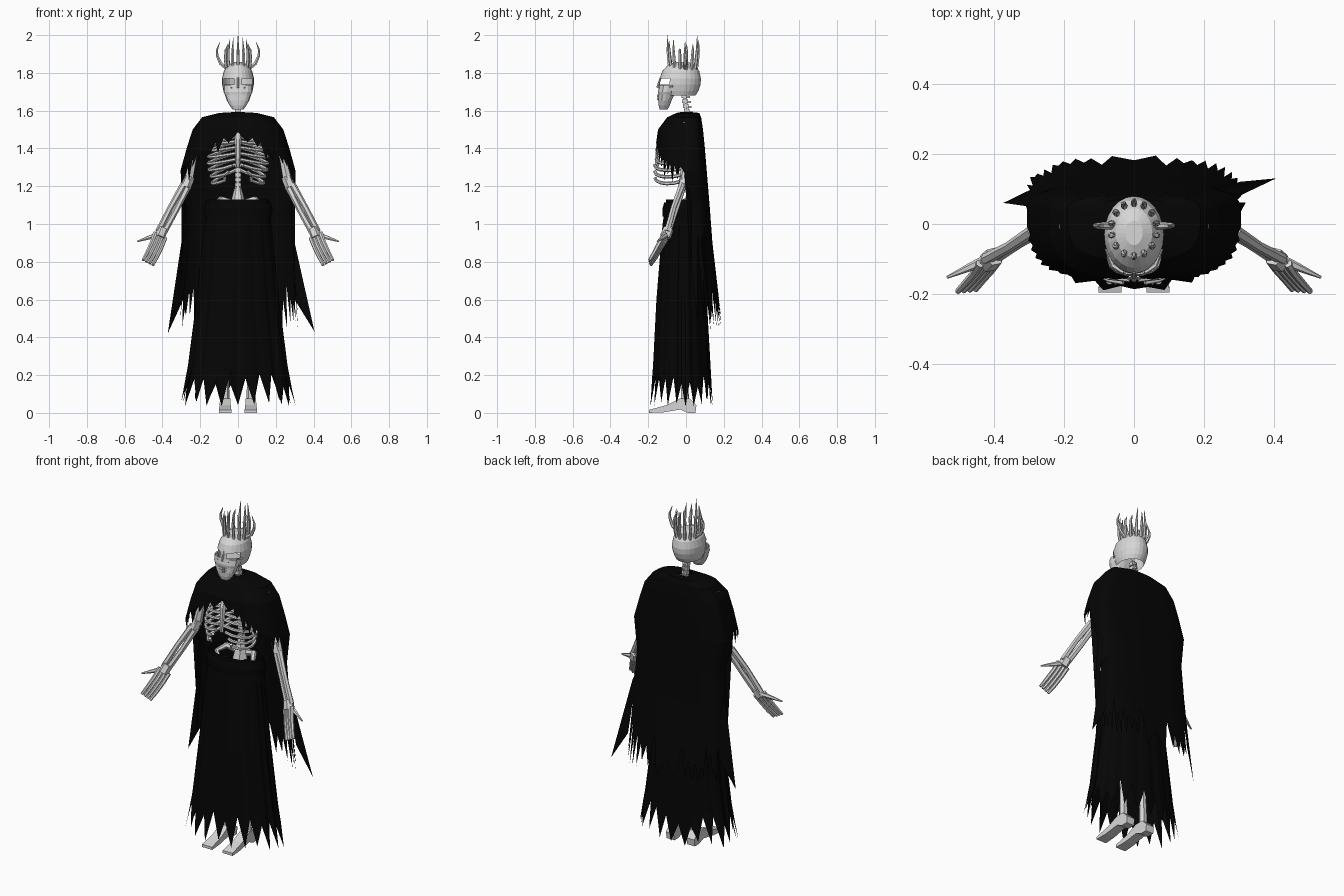
import bpy, bmesh, math, random
from mathutils import Vector

random.seed(4)
cube = bpy.data.objects.get("Cube")
if cube:
    bpy.data.objects.remove(cube, do_unlink=True)


def material(name, r, g, b):
    m = bpy.data.materials.new(name)
    m.use_nodes = True
    m.diffuse_color = (r, g, b, 1)
    m.node_tree.nodes["Principled BSDF"].inputs["Base Color"].default_value = (r, g, b, 1)
    return m


BONE = material("bone", .68, .68, .68)
CLOTH = material("black cloth", .0015, .0015, .0015)


def finish(name, bm, mat):
    bmesh.ops.recalc_face_normals(bm, faces=bm.faces)
    me = bpy.data.meshes.new(name)
    bm.to_mesh(me)
    bm.free()
    me.materials.append(mat)
    ob = bpy.data.objects.new(name, me)
    bpy.context.collection.objects.link(ob)


def tube(name, pts, radii):
    """Faceted bone rod through points with a radius at each point."""
    cu = bpy.data.curves.new(name, 'CURVE')
    cu.dimensions = '3D'
    cu.bevel_depth = 1
    cu.bevel_resolution = 1
    cu.use_fill_caps = True
    sp = cu.splines.new('POLY')
    sp.points.add(len(pts) - 1)
    for p, co, r in zip(sp.points, pts, radii):
        p.co = (*co, 1)
        p.radius = r
    sp.use_smooth = False
    cu.materials.append(BONE)
    bpy.context.collection.objects.link(bpy.data.objects.new(name, cu))


def boxes(name, items):
    """One bone object of boxes given as (centre, size)."""
    bm = bmesh.new()
    for c, s in items:
        for v in bmesh.ops.create_cube(bm, size=1)["verts"]:
            v.co = Vector(c) + Vector(v.co[k] * s[k] for k in range(3))
    finish(name, bm, BONE)


def section(profile, z):
    """Half width, front y and back y of a profile at height z."""
    for p, q in zip(profile, profile[1:]):
        if z >= q[0]:
            t = (p[0] - z) / (p[0] - q[0])
            return [p[k] + (q[k] - p[k]) * t for k in (1, 2, 3)]
    return profile[-1][1:]


def shell(name, profile, cols, mat, power=1, mid=None, hem=None, fold=0, cap=None, hole=None):
    """Wrap rings of a profile; each column may stop at its own hem height."""
    bm = bmesh.new()
    columns = []
    for i in range(cols):
        a = 2 * math.pi * i / cols
        c, s = math.cos(a), math.sin(a)
        cx = math.copysign(abs(c) ** power, c)
        sy = math.copysign(abs(s) ** power, s)
        low = hem(cx, s, i) if hem else profile[-1][0]
        col = []
        for k, ring in enumerate(profile):
            z = max(ring[0], low)
            rx, yf, yb = section(profile, z)
            m = (yf + yb) / 2 if mid is None else mid
            w = 1 - fold * (i % 3 == 0) * min(k, 2)
            y = m + sy * w * (yb - m if s > 0 else m - yf)
            col.append(bm.verts.new((cx * rx * w, y, z)))
        columns.append(col)
    for i in range(cols):
        a, b = columns[i], columns[(i + 1) % cols]
        for k in range(len(profile) - 1):
            bm.faces.new((a[k], b[k], b[k + 1], a[k + 1]))
    if cap is not None:
        bm.faces.new([c[cap] for c in columns])
    bmesh.ops.remove_doubles(bm, verts=bm.verts, dist=.0004)
    if hole:
        gone = [f for f in bm.faces if hole(f.calc_center_median())]
        bmesh.ops.delete(bm, geom=gone, context='FACES')
    finish(name, bm, mat)


# Ragged skirt and waist sash
skirt = [(1.13, .165, -.105, .07), (1.0, .178, -.125, .085), (.6, .22, -.158, .11),
         (.25, .265, -.176, .13), (.12, .29, -.186, .137), (.03, .31, -.196, .143)]


def skirt_hem(x, s, i):
    return random.uniform(.03, .07) if i % 2 else random.uniform(.13, .23)


shell("skirt", skirt, 44, CLOTH, hem=skirt_hem, fold=.02)
shell("sash", [(1.115, .172, -.115, .08), (1.08, .182, -.125, .09), (1.04, .18, -.125, .088)],
      32, CLOTH)

# Torn cloak: short across the chest, long down the back
cloak = [(1.592, .03, -.03, .035), (1.588, .1, -.05, .07), (1.565, .19, -.1, .08),
         (1.5, .24, -.148, .09), (1.4, .272, -.163, .1), (1.28, .305, -.17, .11),
         (1.1, .28, -.16, .125), (.9, .292, -.16, .14), (.6, .31, -.16, .175),
         (.4, .325, -.16, .2)]


def cloak_hem(x, s, i):
    tip = i % 2
    if s < -.06:
        edge = 1.485 - .18 * abs(x) ** 1.5
        return edge - random.uniform(.03, .04 + .09 * abs(x)) if tip else edge
    if s < .3:
        return random.uniform(.43, .6) if tip else random.uniform(.7, 1.0)
    return random.uniform(.43, .52) if tip else random.uniform(.54, .68)


shell("cloak", cloak, 88, CLOTH, power=.62, mid=.03, hem=cloak_hem)

# Long loose shreds at the cloak sides
bm = bmesh.new()
for pts in ([(.25, .1, 1.0), (.3, .08, .9), (.405, .13, .43), (.3, .12, .6)],
            [(-.25, .1, 1.0), (-.3, .05, .9), (-.372, .06, .42), (-.29, .1, .6)]):
    bm.faces.new([bm.verts.new(p) for p in pts])
finish("cloak_shreds", bm, CLOTH)

# Hollow skull with open eye sockets
shell("cranium", [(1.858, .025, -.06, .01), (1.843, .052, -.095, .045), (1.81, .075, -.125, .07),
                  (1.769, .085, -.14, .079), (1.738, .084, -.142, .077), (1.705, .077, -.135, .066),
                  (1.68, .068, -.12, .05)], 24, BONE, cap=0,
      hole=lambda c: 1.745 < c.z < 1.765 and c.y < -.08 and .018 < abs(c.x) < .08)
shell("face", [(1.735, .079, -.143, -.045), (1.7, .077, -.149, -.055), (1.685, .07, -.147, -.06),
               (1.655, .06, -.148, -.075), (1.628, .045, -.146, -.085),
               (1.605, .027, -.14, -.098)], 14, BONE, power=.85, cap=-1)
boxes("teeth", [((x * .011, -.149 + .0016 * x * x, z), (.009, .01, .013))
                for x in (-3, -2, -1, 0, 1, 2, 3) for z in (1.662, 1.678)])
tube("nose_bone", [(0, -.134, 1.775), (0, -.152, 1.722)], [.006, .006])

# Crown of thin spikes
for i in range(14):
    a = 2 * math.pi * (i + .5) / 14
    c, s = math.cos(a), math.sin(a)
    top = 1.94 + .06 * abs(s) - .025 * (i % 2)
    tube("crown_spike", [(.06 * c, -.015 + .07 * s, 1.815), (.068 * c, -.015 + .077 * s, 1.87),
                         (.066 * c, -.015 + .082 * s, 1.92), (.054 * c, -.015 + .082 * s, top)],
         [.009, .009, .007, .001])

# Backbone, sacrum and breastbone
spine = []
for k in range(22):
    z = 1.13 + k * .026
    y = .035 - .045 * max(0, (z - 1.4) / .28)
    spine.append(((0, y, z), (.032, .03, .02)))
    spine.append(((0, y + .02, z - .004), (.009, .022, .01)))
boxes("backbone", spine)
tube("spinal_core", [(0, .035, 1.1), (0, .035, 1.4), (0, -.01, 1.69)], [.012] * 3)
tube("sacrum", [(0, .02, 1.08), (0, .025, 1.14), (0, .03, 1.2)], [.045, .032, .016])
tube("breastbone", [(0, -.12, 1.49), (0, -.142, 1.44), (0, -.155, 1.3)], [.022, .018, .011])

for side in (-1, 1):
    def limb(name, pts, radii):
        tube(name, [(side * x, y, z) for x, y, z in pts], radii)

    # Ribs sag at the flanks and rise again to the breastbone
    for k in range(8):
        z = 1.49 - k * .029
        w = .1 + .058 * math.sin(math.pi * min(k + .6, 7) / 9)
        gap = .012 if k < 5 else .03 + .02 * (k - 5)
        front = -.125 - .008 * min(k, 5)
        pts = []
        for j in range(9):
            t = math.pi * j / 8
            x = max(w * math.sin(t) ** .8 if j < 8 else 0, .01 if j < 4 else gap)
            drop = (.025 + .006 * k) * math.sin(t * .85) + .01 * j / 8
            pts.append((x, (front + .04) / 2 + (.04 - front) / 2 * math.cos(t), z - drop))
        limb("rib", pts, [.0095] * 9)

    # Crown side horn, cheekbone, collarbone, shoulder blade and hip
    limb("crown_horn", [(.062, -.005, 1.825), (.092, -.005, 1.85), (.11, -.005, 1.89),
                        (.112, -.005, 1.92), (.095, -.005, 1.965)],
         [.01, .01, .008, .006, .001])
    limb("cheekbone", [(.03, -.138, 1.722), (.06, -.118, 1.718), (.078, -.07, 1.73)],
         [.007, .008, .006])
    limb("collarbone", [(.015, -.12, 1.49), (.1, -.09, 1.515), (.2, 0, 1.52)], [.009] * 3)
    limb("shoulder_blade", [(.19, .02, 1.51), (.13, .06, 1.46), (.09, .06, 1.36)], [.014, .02, .006])
    limb("hip_bone", [(.03, .04, 1.11), (.09, .02, 1.13), (.12, -.03, 1.11), (.07, -.05, 1.04)],
         [.02, .018, .014, .012])

    # Arm
    limb("upper_arm", [(.19, 0, 1.53), (.205, 0, 1.49), (.238, -.003, 1.34), (.265, -.01, 1.22)],
         [.026, .02, .019, .027])
    limb("elbow", [(.255, -.008, 1.25), (.277, -.015, 1.195)], [.027, .029])
    limb("outer_forearm", [(.288, -.02, 1.21), (.356, -.065, 1.09), (.422, -.1, .96)],
         [.018, .015, .017])
    limb("inner_forearm", [(.264, -.015, 1.2), (.329, -.055, 1.07), (.393, -.095, .955)],
         [.018, .015, .017])
    limb("wrist", [(.398, -.092, .975), (.416, -.11, .93)], [.028, .03])

    # Hand
    for k in range(4):
        o = (k - 1.5) * .017
        limb("finger", [(.412 + o, -.107 - o * .2, .94 + o * .5), (.43 + o, -.135 - o * .2, .89 + o * .5),
                        (.456 + o, -.165 - o * .2, .835 + o * .5), (.477 + o, -.19 - o * .1, .795 + o * .5)],
             [.013, .011, .01, .008])
    limb("thumb", [(.415, -.1, .945), (.465, -.122, .93), (.532, -.152, .908)], [.016, .012, .004])

    # Leg
    limb("thigh_bone", [(.1, 0, 1.06), (.085, -.02, .58)], [.025, .022])
    limb("shin_bone", [(.085, -.02, .58), (.07, -.01, .25), (.068, -.005, .05)], [.026, .018, .025])

    # Arched wedge foot
    bm = bmesh.new()
    outline = [(.05, 0), (.055, .04), (.02, .075), (-.035, .075), (-.1, .042), (-.195, .016),
               (-.195, 0), (-.12, .003), (-.03, .018), (.01, 0)]
    rows = [[bm.verts.new((side * .068 + e * (.026 - .035 * min(y, 0)), y, z)) for y, z in outline]
            for e in (-1, 1)]
    for r in rows:
        bm.faces.new(r)
    for j in range(len(outline)):
        n = (j + 1) % len(outline)
        bm.faces.new((rows[0][j], rows[0][n], rows[1][n], rows[1][j]))
    finish("foot", bm, BONE)
